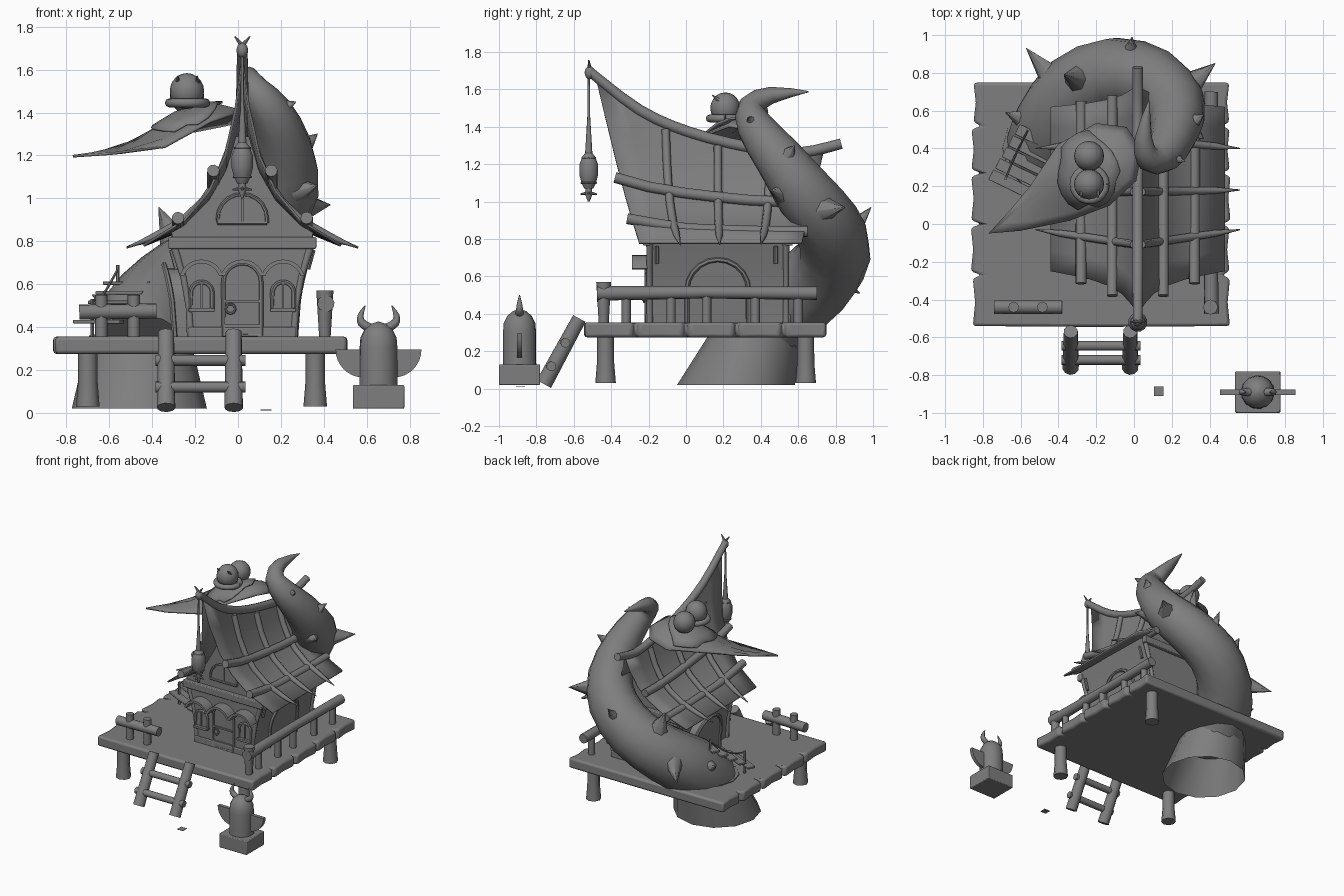
import bpy, bmesh, math, random
from mathutils import Vector, Matrix

random.seed(4)
old = bpy.data.objects.get("Cube")
if old:
    bpy.data.objects.remove(old)

grey = bpy.data.materials.new("clay_grey")
grey.use_nodes = True
tone = (0.21, 0.21, 0.21, 1)
grey.diffuse_color = tone
grey.node_tree.nodes["Principled BSDF"].inputs["Base Color"].default_value = tone
CX = 0.02  # centre line of the house


def finish(name, bm, angle=40):
    bmesh.ops.recalc_face_normals(bm, faces=bm.faces)
    me = bpy.data.meshes.new(name)
    bm.to_mesh(me)
    bm.free()
    me.materials.append(grey)
    me.shade_smooth()
    me.set_sharp_from_angle(angle=math.radians(angle))
    ob = bpy.data.objects.new(name, me)
    bpy.context.collection.objects.link(ob)
    return ob


def bevel(ob, width):
    mod = ob.modifiers.new("bevel", "BEVEL")
    mod.width, mod.segments, mod.limit_method = width, 2, "ANGLE"


def solidify(ob, thick):
    mod = ob.modifiers.new("thickness", "SOLIDIFY")
    mod.thickness, mod.offset = thick, 0


def box(name, lo, hi, rot=0, soft=0.006):
    lo, hi = Vector(lo), Vector(hi)
    bm = bmesh.new()
    m = Matrix.Translation((lo + hi) / 2) @ Matrix.Rotation(rot, 4, "Z") @ Matrix.Diagonal((*(hi - lo), 1))
    bmesh.ops.create_cube(bm, size=1, matrix=m)
    ob = finish(name, bm)
    if soft:
        bevel(ob, soft)


def ball(name, c, r, stretch=1):
    bm = bmesh.new()
    m = Matrix.Translation(c) @ Matrix.Diagonal((1, 1, stretch, 1))
    bmesh.ops.create_uvsphere(bm, u_segments=16, v_segments=10, radius=r, matrix=m)
    finish(name, bm)


def tube(name, pts, radii, sides=10, sub=1):
    """Round sweep along points; sub > 1 smooths the path."""
    pts = [Vector(p) for p in pts]
    if not isinstance(radii, (list, tuple)):
        radii = [radii] * len(pts)
    path = []
    for i in range(len(pts) - 1):
        a, b, c, d = pts[max(i - 1, 0)], pts[i], pts[i + 1], pts[min(i + 2, len(pts) - 1)]
        for k in range(sub):
            t = k / sub
            p = b + (c - a) * t / 2 + (a * 2 - b * 5 + c * 4 - d) * t * t / 2 + (b * 3 - a - c * 3 + d) * t ** 3 / 2
            path.append((p, radii[i] + (radii[i + 1] - radii[i]) * t))
    path.append((pts[-1], radii[-1]))
    bm = bmesh.new()
    rings, side, last = [], None, None
    for i, (p, r) in enumerate(path):
        axis = (path[min(i + 1, len(path) - 1)][0] - path[max(i - 1, 0)][0]).normalized()
        side = axis.orthogonal().normalized() if side is None else last.rotation_difference(axis) @ side
        last, other = axis, axis.cross(side)
        turn = [math.tau * k / sides for k in range(sides)]
        rings.append([bm.verts.new(p + (side * math.cos(a) + other * math.sin(a)) * r) for a in turn])
    for a, b in zip(rings, rings[1:]):
        for k in range(sides):
            bm.faces.new((a[k], a[k - 1], b[k - 1], b[k]))
    bm.faces.new(rings[0])
    bm.faces.new(rings[-1])
    finish(name, bm, 50)


def prism(name, front, back):
    """Solid between two matching outlines."""
    bm = bmesh.new()
    a, b = [[bm.verts.new(p) for p in loop] for loop in (front, back)]
    bm.faces.new(a)
    bm.faces.new(b)
    for k in range(len(a)):
        bm.faces.new((a[k], a[k - 1], b[k - 1], b[k]))
    return finish(name, bm)


def table(x, rows):
    for (x0, y0), (x1, y1) in zip(rows, rows[1:]):
        if x <= x1:
            break
    return y0 + (y1 - y0) * (x - x0) / (x1 - x0)


def arc(r, start=0, end=180, n=10):
    turn = [math.radians(start + (end - start) * k / n) for k in range(n + 1)]
    return [(r * math.cos(a), r * math.sin(a)) for a in turn]


def arch(w, h):
    return [(w, 0)] + [(u, v + h) for u, v in arc(w)] + [(-w, 0)]


# Deck with split board ends, on three stout legs
seams = [-0.56, -0.27, 0, 0.27, 0.52, 0.768]
right, left = [], []
for edge, x, s in ((right, 0.518, 1), (left, -0.86, -1)):
    for a, b in zip(seams, seams[1:]):
        j = random.uniform(-0.015, 0.005)
        edge += [(x + s * j, a + 0.02), (x + s * (j - 0.012), (a + b) / 2), (x + s * j, b - 0.02)]
        if b < 0.7:
            edge.append((x - s * 0.05, b))
outline = right + [(-0.1, 0.75)] + left[::-1] + [(-0.2, -0.545)]
bevel(prism("deck", [(x, y, 0.275) for x, y in outline], [(x, y, 0.355) for x, y in outline]), 0.015)
for x, y in ((-0.7, -0.43), (0.36, -0.43), (0.36, 0.64)):
    tube("deck_leg", [(x, y, 0.03), (x, y, 0.14), (x, y, 0.3)], [0.055, 0.046, 0.045], 8)

# Ladder
for x in (-0.335, -0.02):
    tube("ladder_rail", [(x, -0.76, 0.025), (x, -0.57, 0.375)], [0.044, 0.038])
for y, z in ((-0.72, 0.12), (-0.645, 0.245)):
    tube("ladder_rung", [(-0.385, y, z), (0.035, y, z)], 0.026)

# Deck fences
tube("side_rail", [(0.41, -0.475, 0.51), (0.405, 0.1, 0.515), (0.41, 0.7, 0.51)], [0.04, 0.033, 0.036])
for y in (-0.44, -0.32, -0.08, 0.11, 0.37, 0.6):
    tube("side_post", [(0.405, y, 0.34), (0.405, y, 0.5)], 0.025, 8)
tube("side_corner_post", [(0.405, -0.44, 0.34), (0.405, -0.44, 0.57)], [0.026, 0.04], 8)
tube("front_rail", [(-0.74, -0.44, 0.47), (-0.38, -0.44, 0.475)], 0.036)
for x in (-0.637, -0.485):
    tube("front_post", [(x, -0.44, 0.34), (x, -0.44, 0.55)], 0.029, 8)

# Tentacle rising through the deck, with an open leaning skirt below
bm = bmesh.new()
lean = Matrix.Translation((-0.46, 0.335, 0.19))
lean[1][2] = 0.4
bmesh.ops.create_cone(bm, cap_ends=False, segments=12, radius1=0.315, radius2=0.235, depth=0.34, matrix=lean)
finish("tentacle_skirt", bm)
arm = [(-0.45, 0.38, 0.3, 0.23), (-0.42, 0.52, 0.44, 0.225), (-0.3, 0.7, 0.58, 0.21), (-0.1, 0.795, 0.73, 0.195),
       (0.11, 0.75, 0.89, 0.18), (0.22, 0.63, 1.05, 0.16), (0.215, 0.49, 1.24, 0.13), (0.155, 0.37, 1.4, 0.1),
       (0.075, 0.35, 1.51, 0.07), (0.05, 0.46, 1.57, 0.045), (0.08, 0.655, 1.588, 0.003)]
tube("tentacle", [p[:3] for p in arm], [p[3] for p in arm], 12, 2)
for a, b, r in (((-0.42, 0.76, 0.6), (-0.57, 0.93, 0.51), 0.08), ((0.26, 0.71, 0.96), (0.43, 0.85, 0.97), 0.09),
                ((-0.02, 0.88, 0.84), (-0.01, 0.99, 0.97), 0.06), ((-0.27, 0.76, 0.74), (-0.37, 0.79, 0.96), 0.1),
                ((0.29, 0.53, 1.23), (0.37, 0.58, 1.3), 0.06), ((0.28, 0.52, 1.04), (0.37, 0.45, 1.06), 0.06),
                ((0.2, 0.36, 1.42), (0.27, 0.33, 1.45), 0.045), ((-0.58, 0.55, 0.5), (-0.68, 0.59, 0.55), 0.06)):
    tube("tentacle_spike", [a, b], [r, 0.002], 7)

# Steps and rope rail climbing the tentacle
for k in range(5):
    x, y, z = -0.65 + 0.035 * k, 0.21 + 0.06 * k, 0.425 + 0.045 * k
    box("step", (x - 0.12, y - 0.03, z - 0.008), (x + 0.12, y + 0.03, z + 0.008), -0.45, 0.004)
for x, y, z in ((-0.68, 0.24, 0.53), (-0.56, 0.5, 0.69)):
    tube("step_post", [(x, y, 0.34), (x, y, z)], 0.009, 6)
tube("step_rope", [(-0.68, 0.24, 0.52), (-0.63, 0.36, 0.55), (-0.56, 0.5, 0.67)], 0.006, 6, 4)

# Roof shape: steep at the ridge, flaring at the eaves
RIDGE = [(-0.52, 1.7), (-0.25, 1.49), (0.02, 1.37), (0.34, 1.29), (0.6, 1.26), (0.83, 1.31)]
SLOPE = [(0, 1), (0.03, 0.76), (0.08, 0.52), (0.155, 0.33), (0.27, 0.16), (0.46, 0), (0.56, -0.05)]


def roof_z(d, y):
    return 0.78 + (table(y, RIDGE) - 0.78) * table(d, SLOPE)


bm = bmesh.new()
rows = []
for sd in [-d for d, t in SLOPE[5:0:-1]] + [d for d, t in SLOPE[:6]]:
    t = table(abs(sd), SLOPE)
    a, b = -0.25 - 0.23 * t, 0.62 + 0.12 * t
    ys = [a + (b - a) * k / 8 for k in range(9)]
    rows.append([bm.verts.new((CX + sd, y, roof_z(abs(sd), y))) for y in ys])
for a, b in zip(rows, rows[1:]):
    for k in range(8):
        bm.faces.new((a[k], a[k + 1], b[k + 1], b[k]))
solidify(finish("roof", bm, 60), 0.012)
tube("ridge_beam", [(CX, y, z) for y, z in RIDGE], [0.025, 0.03, 0.03, 0.03, 0.03, 0.028], 10, 3)
for s in (-1, 1):
    for d, front, back, sag in ((0.125, -0.38, 0.68, 0), (0.29, -0.315, 0.65, 0.03)):
        ys = [front + (back - front) * k / 6 for k in range(7)]
        tube("roof_purlin", [(CX + s * (d + 0.01), y, roof_z(d, y) + 0.02 - sag * min(1, k / 2))
                             for k, y in enumerate(ys)], 0.029)
    for top, low in ((-0.11, -0.03), (0.17, 0.18), (0.45, 0.4)):
        pts = []
        for d in (0.01, 0.05, 0.1, 0.17, 0.27, 0.4, 0.53):
            y = top + (low - top) * d / 0.53
            pts.append((CX + s * (d + 0.01), y, roof_z(d, y) + 0.01))
        tube("roof_rafter", pts, [0.022] * 5 + [0.018, 0.003], 8)

# Ridge finial and hanging lantern
ball("finial", (CX, -0.515, 1.69), 0.027, 1.3)
for s in (-1, 1):
    tube("finial_horn", [(CX, -0.515, 1.71), (CX + s * 0.035, -0.52, 1.755)], [0.012, 0.004], 6)
LY = -0.52
tube("lantern_rope", [(CX, LY, 1.68), (CX, LY, 1.45), (CX, LY, 1.25)], [0.006, 0.008, 0.02], 8)
tube("lantern", [(CX, LY, z) for z in (1.26, 1.24, 1.2, 1.14, 1.1, 1.07)], [0.02, 0.036, 0.051, 0.051, 0.04, 0.025], 12)
for z, r in ((1.235, 0.036), (1.1, 0.04)):
    tube("lantern_band", [(CX + u, LY + v, z) for u, v in arc(r, 0, 360, 14)], 0.005, 6)
tube("lantern_tip", [(CX, LY, 1.08), (CX, LY, 1.04), (CX, LY, 1.0)], [0.016, 0.02, 0.005], 8)
for u, v in arc(1, 0, 270, 3):
    tube("lantern_claw", [(CX + u * 0.015, LY + v * 0.015, 1.045), (CX + u * 0.045, LY + v * 0.045, 1.04)], [0.009, 0.004], 6)


# House body, flaring outward towards the eaves
def wall(z):
    return 0.24 + 0.075 * ((z - 0.35) / 0.42) ** 2


def section(y):
    half = [(wall(z), z) for z in (0.35, 0.49, 0.63, 0.77)]
    half += [(d, roof_z(d, y) - 0.015) for d in (0.33, 0.27, 0.155, 0.08, 0.03)]
    return [(CX + d, y, z) for d, z in half] + [(CX - d, y, z) for d, z in half[::-1]]


prism("house_walls", section(-0.2), section(0.54))
for y0, y1 in ((-0.23, -0.19), (0.53, 0.57)):
    box("tie_beam", (CX - 0.345, y0, 0.765), (CX + 0.345, y1, 0.82))
    box("wall_footing", (CX - 0.25, y0 + 0.012, 0.35), (CX + 0.25, y1 - 0.012, 0.4))
for s in (-1, 1):
    for y in (-0.195, 0.535):
        tube("corner_post", [(CX + s * wall(z), y, z) for z in (0.35, 0.49, 0.63, 0.78)], [0.018, 0.015, 0.015, 0.018], 8)
    for y in (-0.155, 0.48):
        tube("wall_bracket", [(CX + s * 0.305, y, 0.67), (CX + s * 0.33, y, 0.76)], 0.012, 6)

    # Side arches, the left one a deeper porch
    def side(u, v, out):
        return (CX + s * (wall(0.355 + v) + out), 0.17 + u, 0.355 + v)
    out = 0.008 if s > 0 else 0.075
    prism("side_door", [side(u, v, out) for u, v in arch(0.15, 0.17)], [side(u, v, -0.02) for u, v in arch(0.15, 0.17)])
    tube("side_arch", [side(u, v, out) for u, v in arch(0.165, 0.17)], 0.013, 6)


# Front door and windows
def front_arch(name, x, z, w, h, out, frame):
    pts = arch(w, h)
    prism(name, [(x + u, -0.2 - out, z + v) for u, v in pts], [(x + u, -0.19, z + v) for u, v in pts])
    tube(name + "_frame", [(x + u, -0.2 - out, z + v) for u, v in pts + pts[:1]], frame, 6)


front_arch("door", CX, 0.36, 0.088, 0.25, 0.012, 0.011)
for z in (0.405, 0.52):
    box("door_rail", (CX - 0.085, -0.222, z - 0.006), (CX + 0.085, -0.21, z + 0.006), soft=0)
tube("door_ring", [(-0.035 + u, -0.224, 0.485 + v) for u, v in arc(0.022, 0, 360, 14)], 0.006, 6)
front_arch("gable_window", CX, 0.885, 0.115, 0.02, 0.008, 0.009)
box("gable_mullion", (CX - 0.006, -0.215, 0.885), (CX + 0.006, -0.2, 1.01), soft=0)
for x in (CX - 0.19, CX, CX + 0.19):
    ring = arc(0.105, 18, 162) + arc(0.087, 162, 18)
    prism("arch_hood", [(x + u, -0.29, 0.61 + v) for u, v in ring], [(x + u, -0.19, 0.61 + v) for u, v in ring])
    if x != CX:
        front_arch("window", x, 0.48, 0.05, 0.08, 0.012, 0.011)
        box("window_sill", (x - 0.06, -0.235, 0.47), (x + 0.06, -0.19, 0.49), soft=0.004)
        box("window_bar", (x - 0.004, -0.22, 0.48), (x + 0.004, -0.205, 0.605), soft=0)

# Leaf shaped canopy with a drooping rim and tail
LEAF = [(-0.77, -0.05), (-0.65, 0.08), (-0.55, 0.2), (-0.4, 0.42), (-0.2, 0.53), (-0.04, 0.51), (0.04, 0.39),
        (0.01, 0.23), (-0.13, 0.1), (-0.34, 0.02), (-0.6, -0.035)]
CREST = [(-0.78, 1.195), (-0.6, 1.22), (-0.45, 1.29), (-0.3, 1.385), (-0.1, 1.44), (0, 1.42), (0.08, 1.36)]


def leaf(name, outline, steps, lift, thick):
    mx, my = -0.24, 0.29
    bm = bmesh.new()

    def vert(x, y):
        droop = min(max((x + 0.62) / 0.35, 0), 1) * 1.9 * (y - 0.3) ** 2
        return bm.verts.new((x, y, table(x, CREST) - droop + lift))
    hub = vert(mx, my)
    loops = [[vert(mx + (x - mx) * k / steps, my + (y - my) * k / steps) for x, y in outline]
             for k in range(1, steps + 1)]
    for i in range(len(outline)):
        bm.faces.new((hub, loops[0][i - 1], loops[0][i]))
        for a, b in zip(loops, loops[1:]):
            bm.faces.new((a[i], a[i - 1], b[i - 1], b[i]))
    solidify(finish(name, bm, 60), thick)


leaf("canopy", LEAF, 6, 0, 0.012)
ragged = [(-0.24 + 0.17 * u, 0.28 + 0.2 * v)
          for k in range(20) for u, v in [Vector(arc(1, k * 18, k * 18, 1)[0]) * random.uniform(0.85, 1.1)]]
leaf("ragged_collar", ragged, 3, 0.014, 0.01)
ball("rear_pod", (-0.238, 0.36, 1.475), 0.08)
ball("front_pod", (-0.238, 0.21, 1.5), 0.08, 1.05)
tube("pod_ring", [(-0.235 + u, 0.21 + v, 1.445) for u, v in arc(0.085, 0, 360, 18)], 0.021, 8)
for x in (-0.28, -0.19):
    tube("pod_horn", [(x, 0.19, 1.53), (x, 0.14, 1.57)], [0.016, 0.003], 6)

# Winged guardian statue on a plinth
SX, SY = 0.655, -0.89
box("plinth", (SX - 0.12, SY - 0.11, 0.02), (SX + 0.12, SY + 0.11, 0.13))
tube("statue_body", [(SX, SY, z) for z in (0.12, 0.3, 0.35, 0.39, 0.415, 0.425)], [0.09, 0.089, 0.085, 0.065, 0.035, 0.005], 14)
for s in (-1, 1):
    tube("statue_horn", [(SX + s * d, SY, z) for d, z in ((0.04, 0.395), (0.078, 0.42), (0.083, 0.455), (0.062, 0.5))],
         [0.022, 0.02, 0.014, 0.002], 8, 3)
    fan = [(0.06, 0.295)] + [(0.07 + u, 0.295 + v) for u, v in arc(0.13, 0, -90, 8)] + [(0.06, 0.165)]
    prism("statue_wing", [(SX + s * u, SY - 0.014, z) for u, z in fan], [(SX + s * u, SY + 0.014, z) for u, z in fan])

# Small ground tile
box("ground_tile", (0.105, -0.91, 0.012), (0.155, -0.86, 0.015), soft=0)
